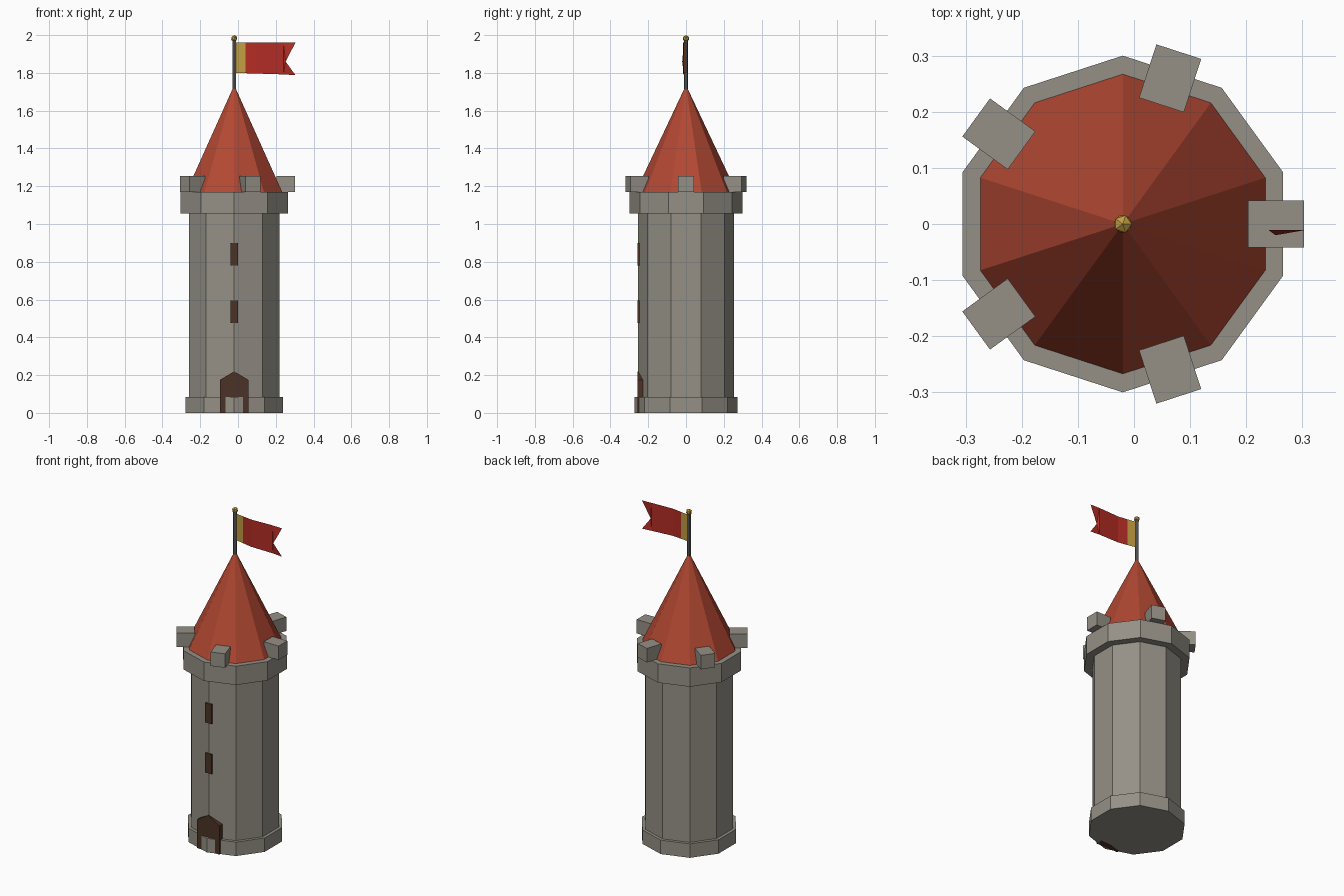
import bpy, bmesh, math
from mathutils import Matrix

if "Cube" in bpy.data.objects:
    bpy.data.objects.remove(bpy.data.objects["Cube"])

CX = -0.02  # tower axis


def material(name, rgb):
    m = bpy.data.materials.new(name)
    m.diffuse_color = (*rgb, 1)
    m.use_nodes = True
    m.node_tree.nodes["Principled BSDF"].inputs["Base Color"].default_value = m.diffuse_color
    return m


STONE = material("stone", (0.30, 0.28, 0.24))
ROOF = material("roof_tile", (0.445, 0.065, 0.032))
CLOTH = material("red_cloth", (0.456, 0.026, 0.018))
GOLD = material("gold", (0.545, 0.342, 0.054))
WOOD = material("dark_wood", (0.069, 0.032, 0.019))
IRON = material("iron", (0.13, 0.13, 0.12))


def finish(name, bm, *mats):
    mesh = bpy.data.meshes.new(name)
    bm.to_mesh(mesh)
    bm.free()
    for m in mats:
        mesh.materials.append(m)
    ob = bpy.data.objects.new(name, mesh)
    bpy.context.collection.objects.link(ob)
    return ob


def prism(name, r1, r2, z1, z2, mat, sides=10):
    """Upright prism or cone with a corner on the +y axis."""
    bm = bmesh.new()
    bmesh.ops.create_cone(bm, cap_ends=True, segments=sides, radius1=r1, radius2=r2, depth=z2 - z1)
    # put one corner exactly at +y
    v = bm.verts[:][0].co
    turn = math.pi / 2 - math.atan2(v.y, v.x)
    bm.transform(Matrix.Translation((CX, 0, (z1 + z2) / 2)) @ Matrix.Rotation(turn, 4, 'Z'))
    return finish(name, bm, mat)


def front_plate(name, outline, y_front, y_back, mat):
    """Extrude an (x, z) outline backwards from y_front."""
    bm = bmesh.new()
    face = bm.faces.new([bm.verts.new((CX + x, y_front, z)) for x, z in outline])
    ext = bmesh.ops.extrude_face_region(bm, geom=[face])
    moved = [g for g in ext["geom"] if isinstance(g, bmesh.types.BMVert)]
    bmesh.ops.translate(bm, verts=moved, vec=(0, y_back - y_front, 0))
    if not face.is_valid or len(bm.faces) < len(outline) + 2:
        bm.faces.new([v for v in bm.verts if v not in moved])
    bmesh.ops.recalc_face_normals(bm, faces=bm.faces)
    return finish(name, bm, mat)


# Tower masonry
prism("plinth", 0.272, 0.272, 0, 0.085, STONE)
prism("tower_shaft", 0.253, 0.253, 0.085, 1.055, STONE)
prism("parapet_ring", 0.3, 0.3, 1.055, 1.17, STONE)

# Battlements
for i in range(5):
    bm = bmesh.new()
    bmesh.ops.create_cube(bm, size=1, matrix=Matrix.Translation((CX, 0, 1.2125))
                          @ Matrix.Rotation(math.radians(72 * i), 4, 'Z')
                          @ Matrix.Translation((0.273, 0, 0))
                          @ Matrix.Diagonal((0.1, 0.084, 0.085, 1)))
    finish(f"merlon_{i + 1}", bm, STONE)

# Roof, pole and finial
prism("roof", 0.267, 0, 1.17, 1.735, ROOF)
prism("flag_pole", 0.01, 0.01, 1.70, 1.975, IRON, 6)
bm = bmesh.new()
bmesh.ops.create_icosphere(bm, subdivisions=1, radius=0.018,
                           matrix=Matrix.Translation((CX, 0, 1.982)))
finish("pole_finial", bm, GOLD)

# Door and window slits
front_plate("door", [(-0.075, 0), (0.075, 0), (0.075, 0.175), (0, 0.22), (-0.075, 0.175)],
            -0.257, -0.215, WOOD)
for i, z in enumerate((0.475, 0.78)):
    front_plate(f"window_{i + 1}", [(-0.021, z), (0.021, z), (0.021, z + 0.12), (-0.021, z + 0.12)],
                -0.257, -0.235, WOOD)

# Waving swallowtail flag with a gold band at the pole
bm = bmesh.new()
cols = []
for x, y in ((-0.012, 0), (0.04, -0.008), (0.10, -0.017), (0.17, -0.014), (0.24, -0.011)):
    drop = 0.01 * (x + 0.012) / 0.315
    cols.append([bm.verts.new((x, y, z)) for z in (1.80 - drop, 1.877 - drop / 2, 1.962)])
for i, (a, b) in enumerate(zip(cols, cols[1:])):
    for k in (0, 1):
        f = bm.faces.new((a[k], b[k], b[k + 1], a[k + 1]))
        f.material_index = 1 if i == 0 else 0
notch = bm.verts.new((0.252, -0.02, 1.86))
low_tip = bm.verts.new((0.304, -0.011, 1.788))
top_tip = bm.verts.new((0.304, -0.011, 1.96))
low, mid, top = cols[-1]
for tri in ((low, low_tip, notch), (low, notch, mid), (mid, notch, top), (notch, top_tip, top)):
    bm.faces.new(tri)
finish("flag", bm, CLOTH, GOLD)
